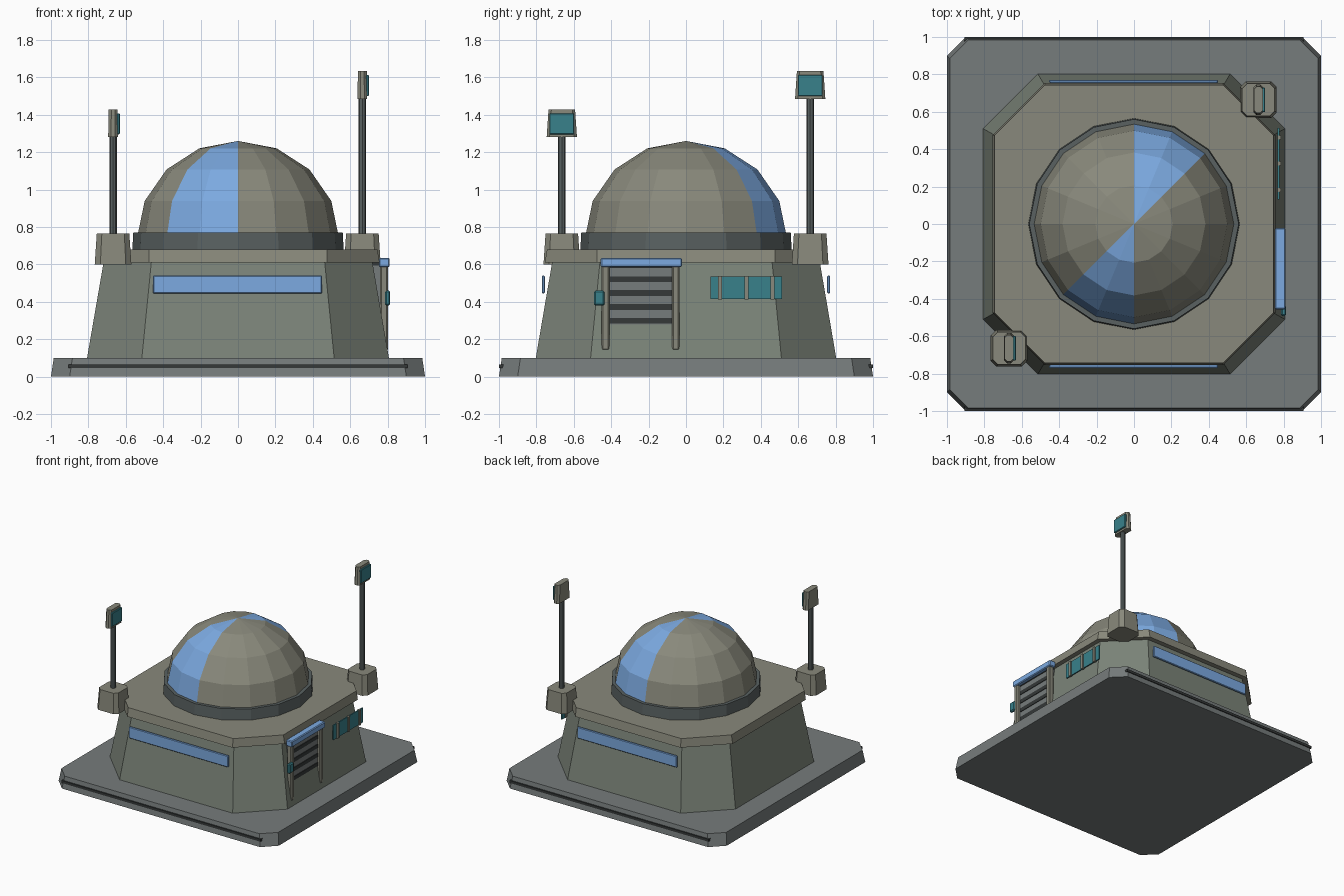
import bpy, bmesh, math

if "Cube" in bpy.data.objects:
    bpy.data.objects.remove(bpy.data.objects["Cube"])


def material(name, rgb):
    m = bpy.data.materials.new(name)
    m.diffuse_color = (*rgb, 1)
    m.use_nodes = True
    m.node_tree.nodes["Principled BSDF"].inputs["Base Color"].default_value = m.diffuse_color
    return m


BLUE = material("blue_glass", (0.20, 0.40, 0.75))
TEAL = material("teal_panel", (0.04, 0.22, 0.26))
DARK = material("dark_metal", (0.035, 0.04, 0.04))
STONE = material("warm_stone", (0.25, 0.25, 0.20))
WALL = material("green_wall", (0.20, 0.23, 0.19))
SLATE = material("slate", (0.18, 0.20, 0.20))
IRON = material("iron", (0.10, 0.12, 0.12))


def finish(name, bm, *mats):
    bmesh.ops.recalc_face_normals(bm, faces=bm.faces)
    mesh = bpy.data.meshes.new(name)
    bm.to_mesh(mesh)
    bm.free()
    for m in mats:
        mesh.materials.append(m)
    ob = bpy.data.objects.new(name, mesh)
    bpy.context.collection.objects.link(ob)
    return ob


def loft(name, rings, mat):
    """Skin a stack of equal-sized closed rings and cap both ends."""
    bm = bmesh.new()
    loops = [[bm.verts.new(p) for p in r] for r in rings]
    n = len(loops[0])
    for a, b in zip(loops, loops[1:]):
        for i in range(n):
            bm.faces.new((a[i], a[(i + 1) % n], b[(i + 1) % n], b[i]))
    bm.faces.new(loops[0][::-1])
    bm.faces.new(loops[-1])
    return finish(name, bm, mat)


def cut_square(x, y, z, hx, hy, c):
    """Rectangle with chamfered corners."""
    pts = [(hx, -hy + c), (hx, hy - c), (hx - c, hy), (-hx + c, hy),
           (-hx, hy - c), (-hx, -hy + c), (-hx + c, -hy), (hx - c, -hy)]
    return [(x + px, y + py, z) for px, py in pts]


def circle(x, y, z, r, n):
    return [(x + r * math.cos(2 * math.pi * i / n),
             y + r * math.sin(2 * math.pi * i / n), z) for i in range(n)]


def box(name, xs, ys, zs, mat, bevel=0.0):
    bm = bmesh.new()
    bmesh.ops.create_cube(bm, size=1)
    for v in bm.verts:
        for k, (lo, hi) in enumerate((xs, ys, zs)):
            v.co[k] = (lo + hi) / 2 + v.co[k] * (hi - lo)
    if bevel:
        bmesh.ops.bevel(bm, geom=bm.edges[:], offset=bevel, segments=1, affect='EDGES')
    return finish(name, bm, mat)


# Ground slab, sloped walls and roof
loft("base_slab", [cut_square(0, 0, 0, 1, 1, .1),
                   cut_square(0, 0, .1, .985, .985, .1)], SLATE)
loft("walls", [cut_square(0, 0, .1, .807, .803, .293),
               cut_square(0, 0, .615, .718, .715, .255)], WALL)
loft("roof_slab", [cut_square(0, 0, .61, .757, .755, .28),
                   cut_square(0, 0, .68, .745, .743, .268)], STONE)

# Front and back trims and windows
for side, s in (("front", -1), ("back", 1)):
    box(side + "_base_trim", (-.905, .905), sorted((s * .97, s * 1.0)), (.045, .065), DARK)
    box(side + "_window", (-.455, .45), sorted((s * .755, s * .771)), (.445, .54), BLUE, .005)

# Dome collar and faceted dome with two glazed sectors
loft("dome_collar", [circle(0, 0, .68, .565, 16), circle(0, 0, .77, .56, 16)], IRON)
bm = bmesh.new()
bmesh.ops.create_uvsphere(bm, u_segments=16, v_segments=8, radius=1)
bmesh.ops.delete(bm, geom=[v for v in bm.verts if v.co.z < -.01], context='VERTS')
for f in bm.faces:
    c = f.calc_center_median()
    deg = math.degrees(math.atan2(c.y, c.x)) % 180
    f.material_index = 1 if 45 < deg < 90 else 0
for v in bm.verts:
    v.co = (v.co.x * .54, v.co.y * .54, .74 + v.co.z * .52)
finish("dome", bm, STONE, BLUE)

# Two corner masts with lamp heads facing +x
for side, x, y, z in (("short", -.668, -.664, 1.28), ("tall", .665, .664, 1.485)):
    loft(side + "_mast_block", [cut_square(x, y, .6, .098, .098, .03),
                                cut_square(x, y, .765, .087, .087, .027)], STONE)
    loft(side + "_mast_pole", [circle(x, y, .76, .02, 8),
                               circle(x, y, z + .01, .02, 8)], IRON)
    loft(side + "_lamp_head", [cut_square(x, y, z, .026, .081, .015),
                               cut_square(x, y, z + .148, .024, .071, .015)], STONE)
    box(side + "_lamp_panel", (x + .02, x + .036), (y - .066, y + .066),
        (z + .015, z + .128), TEAL, .004)

# Shuttered doorway on the right side
box("door_shutter", (.68, .776), (-.412, -.07), (.24, .595), SLATE)
for i in range(5):
    z = .298 + i * .0745
    box("shutter_slot", (.70, .781), (-.405, -.075), (z - .015, z + .015), DARK)
for y in (-.43, -.055):
    box("door_post", (.758, .803), (y - .021, y + .021), (.14, .595), STONE, .008)
box("door_lintel", (.754, .81), (-.456, -.022), (.585, .635), BLUE, .006)
box("door_keypad", (.786, .814), (-.492, -.436), (.38, .46), TEAL, .008)

# Side panel with three upright bars
box("side_panel", (.768, .777), (.132, .514), (.415, .535), TEAL)
for y in (.182, .323, .462):
    box("side_panel_bar", (.766, .787), (y - .01, y + .01), (.412, .538), STONE)
